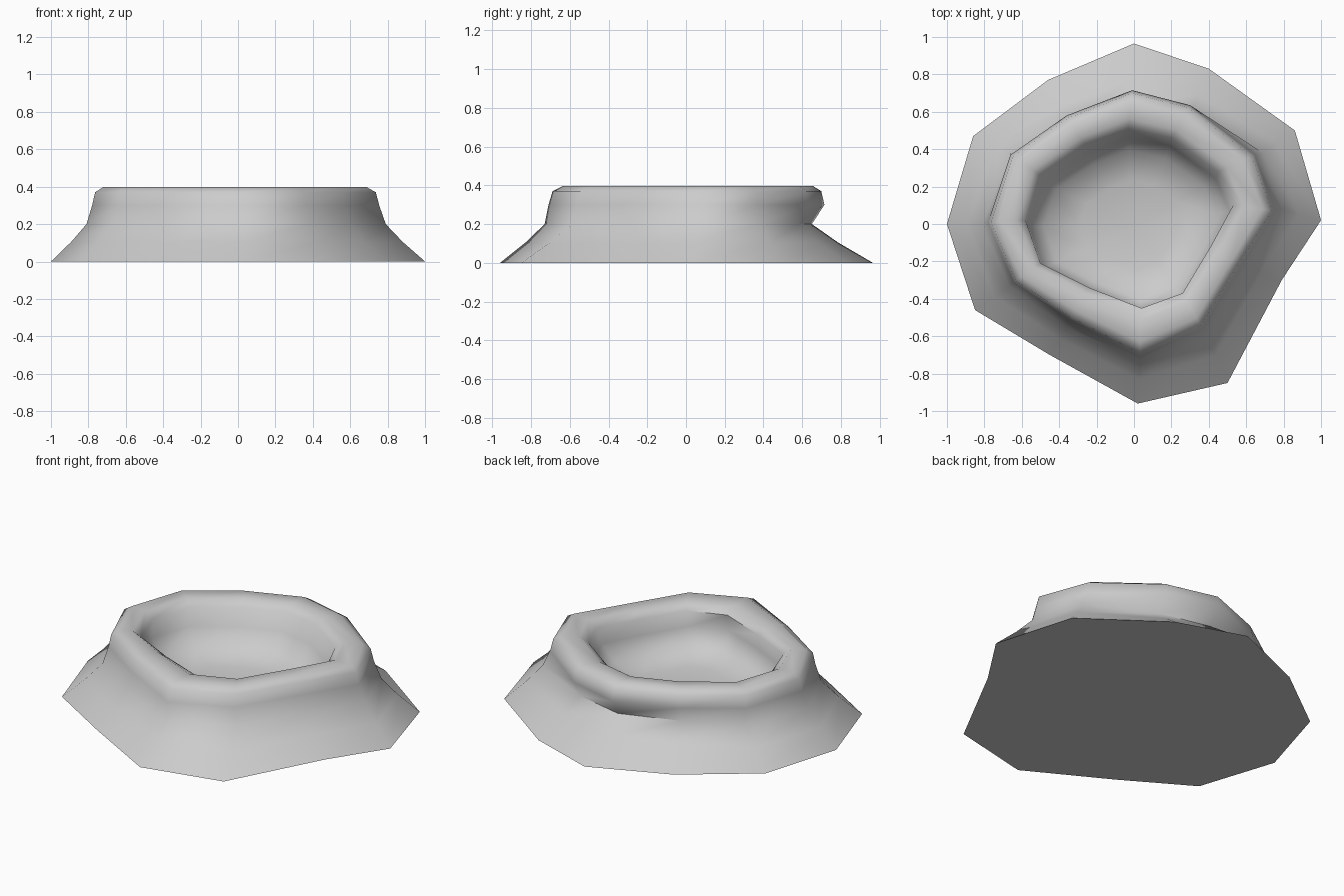
import bpy, bmesh, math
from mathutils import Vector

if "Cube" in bpy.data.objects:
    bpy.data.objects.remove(bpy.data.objects["Cube"])

# Irregular twelve-sided outlines (x, y), counter-clockwise from the right
base = [(1, .02), (.86, .5), (.40, .83), (0, .965), (-.46, .77), (-.86, .47),
        (-1, 0), (-.85, -.46), (-.45, -.70), (.02, -.96), (.5, -.85), (.79, -.30)]
neck = [(.79, .08), (.69, .38), (.30, .58), (0, .65), (-.34, .53), (-.66, .38),
        (-.81, 0), (-.67, -.33), (-.36, -.55), (.03, -.73), (.39, -.59), (.60, -.23)]
lip = [(.755, .07), (.645, .37), (.30, .635), (-.01, .715), (-.36, .58), (-.66, .37),
       (-.78, .01), (-.645, -.31), (-.34, -.515), (.03, -.71), (.365, -.56), (.575, -.22)]
mouth = [(.53, .10), (.45, .28), (.20, .46), (-.03, .51), (-.26, .42), (-.50, .26),
         (-.58, .02), (-.50, -.21), (-.24, -.34), (.04, -.45), (.26, -.37), (.41, -.12)]


def mix(a, b, t):
    return [Vector(p).lerp(Vector(q), t) for p, q in zip(a, b)]


def inset(ring, s, dx, dy):
    return [(x * s + dx, y * s + dy) for x, y in ring]


# Outer slope, rim, then down into the bowl
levels = [(base, 0), (mix(base, neck, .57), .105), (neck, .2), (lip, .3),
          (mix(lip, mouth, .08), .37), (mix(lip, mouth, .3), .398),
          (mix(lip, mouth, .75), .395), (mouth, .36),
          (inset(mouth, .97, 0, -.03), .26), (inset(mouth, .83, 0, -.03), .16),
          (inset(mouth, .5, 0, -.02), .12)]

bm = bmesh.new()
rings = [[bm.verts.new((p[0], p[1], z)) for p in ring] for ring, z in levels]
n = len(base)
for lo, hi in zip(rings, rings[1:]):
    for i in range(n):
        j = (i + 1) % n
        bm.faces.new((lo[i], lo[j], hi[j], hi[i]))
# Flat underside and bowl floor
bm.faces.new(rings[0][::-1])
centre = bm.verts.new((0, -.02, .11))
for i in range(n):
    bm.faces.new((rings[-1][i], rings[-1][(i + 1) % n], centre))
bmesh.ops.recalc_face_normals(bm, faces=bm.faces)

mesh = bpy.data.meshes.new("crater")
bm.to_mesh(mesh)
bm.free()
crater = bpy.data.objects.new("crater", mesh)
bpy.context.collection.objects.link(crater)
bpy.context.view_layer.objects.active = crater
crater.select_set(True)
bpy.ops.object.shade_smooth_by_angle(angle=math.radians(65))
